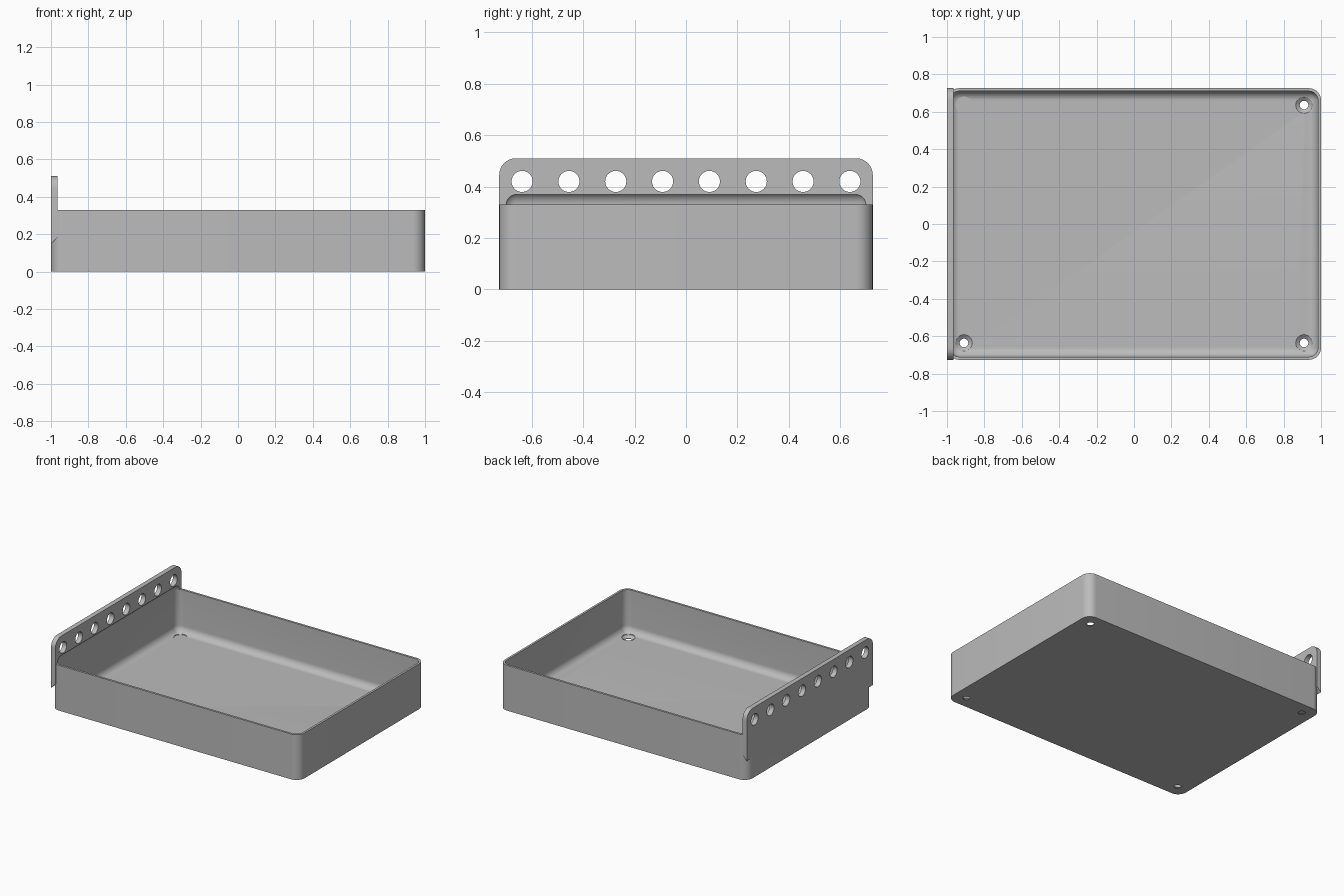
import bpy, bmesh, math
from mathutils import Matrix, Vector

if "Cube" in bpy.data.objects:
    bpy.data.objects.remove(bpy.data.objects["Cube"], do_unlink=True)

HALF_Y, HEIGHT, TOP = 0.726, 0.33, 0.51
WALL, FLOOR, ROUND = 0.016, 0.02, 0.065
PLATE_X = -0.965

grey = bpy.data.materials.new("light_grey")
grey.use_nodes = True
colour = (0.5, 0.5, 0.5, 1)
grey.diffuse_color = colour
grey.node_tree.nodes["Principled BSDF"].inputs["Base Color"].default_value = colour


def finish(name, bm):
    bmesh.ops.recalc_face_normals(bm, faces=bm.faces)
    mesh = bpy.data.meshes.new(name)
    bm.to_mesh(mesh)
    bm.free()
    obj = bpy.data.objects.new(name, mesh)
    bpy.context.collection.objects.link(obj)
    mesh.materials.append(grey)
    return obj


def rounded_box(name, low, high, radius, pick):
    """Box between two corners, rounding the edges chosen by pick."""
    low, high = Vector(low), Vector(high)
    bm = bmesh.new()
    size = high - low
    bmesh.ops.create_cube(bm, size=1, matrix=Matrix.Translation((low + high) / 2)
                          @ Matrix.Diagonal((*size, 1)))
    bmesh.ops.bevel(bm, geom=[e for e in bm.edges if pick(e)], offset=radius,
                    segments=10, profile=0.5, affect='EDGES')
    return finish(name, bm)


def cone(name, matrix, r_low, r_high, depth):
    bm = bmesh.new()
    bmesh.ops.create_cone(bm, cap_ends=True, segments=40, radius1=r_low,
                          radius2=r_high, depth=depth, matrix=matrix)
    return finish(name, bm)


def combine(target, other, operation):
    mod = target.modifiers.new(operation.title(), 'BOOLEAN')
    mod.operation, mod.solver, mod.object = operation, 'EXACT', other
    bpy.context.view_layer.objects.active = target
    bpy.ops.object.modifier_apply(modifier=mod.name)
    bpy.data.objects.remove(other, do_unlink=True)


def middle(edge):
    return (edge.verts[0].co + edge.verts[1].co) / 2


def along(edge, axis):
    d = edge.verts[0].co - edge.verts[1].co
    return abs(d[axis]) > 0.99 * d.length


# Tray body with rounded upright corners
tray = rounded_box("tray", (-1, -HALF_Y, 0), (1, HALF_Y, HEIGHT), ROUND,
                   lambda e: along(e, 2))

# Hanging plate: rounded top corners, sloping underside
plate = rounded_box("plate", (-1, -HALF_Y, 0.15), (PLATE_X, HALF_Y, TOP), ROUND,
                    lambda e: along(e, 0) and middle(e).z > 0.4)
for v in plate.data.vertices:
    if v.co.z < 0.2 and v.co.x > -0.98:
        v.co.z += 0.035
combine(tray, plate, 'UNION')

# Hollow with soft edges, reaching slightly into the plate
hollow = rounded_box("hollow", (-1 + WALL, -HALF_Y + WALL, FLOOR),
                     (1 - WALL, HALF_Y - WALL, 0.38), 0.05, lambda e: True)
combine(tray, hollow, 'DIFFERENCE')

# Row of holes through the plate
for i in range(8):
    place = Matrix.Translation((-0.98, (i - 3.5) * 0.182, 0.42)) @ Matrix.Rotation(math.pi / 2, 4, 'Y')
    combine(tray, cone("plate_hole", place, 0.041, 0.041, 0.2), 'DIFFERENCE')

# Countersunk screw holes in the floor corners
for x in (-0.909, 0.909):
    for y in (-0.636, 0.636):
        for r_low, r_high, bottom, top in ((0.023, 0.023, -0.05, 0.04),
                                           (0.023, 0.045, 0.003, FLOOR),
                                           (0.045, 0.045, FLOOR - 0.0005, 0.06)):
            place = Matrix.Translation((x, y, (bottom + top) / 2))
            combine(tray, cone("screw_hole", place, r_low, r_high, top - bottom), 'DIFFERENCE')

bpy.ops.object.select_all(action='DESELECT')
tray.select_set(True)
bpy.context.view_layer.objects.active = tray
bpy.ops.object.shade_smooth_by_angle(angle=math.radians(30))
